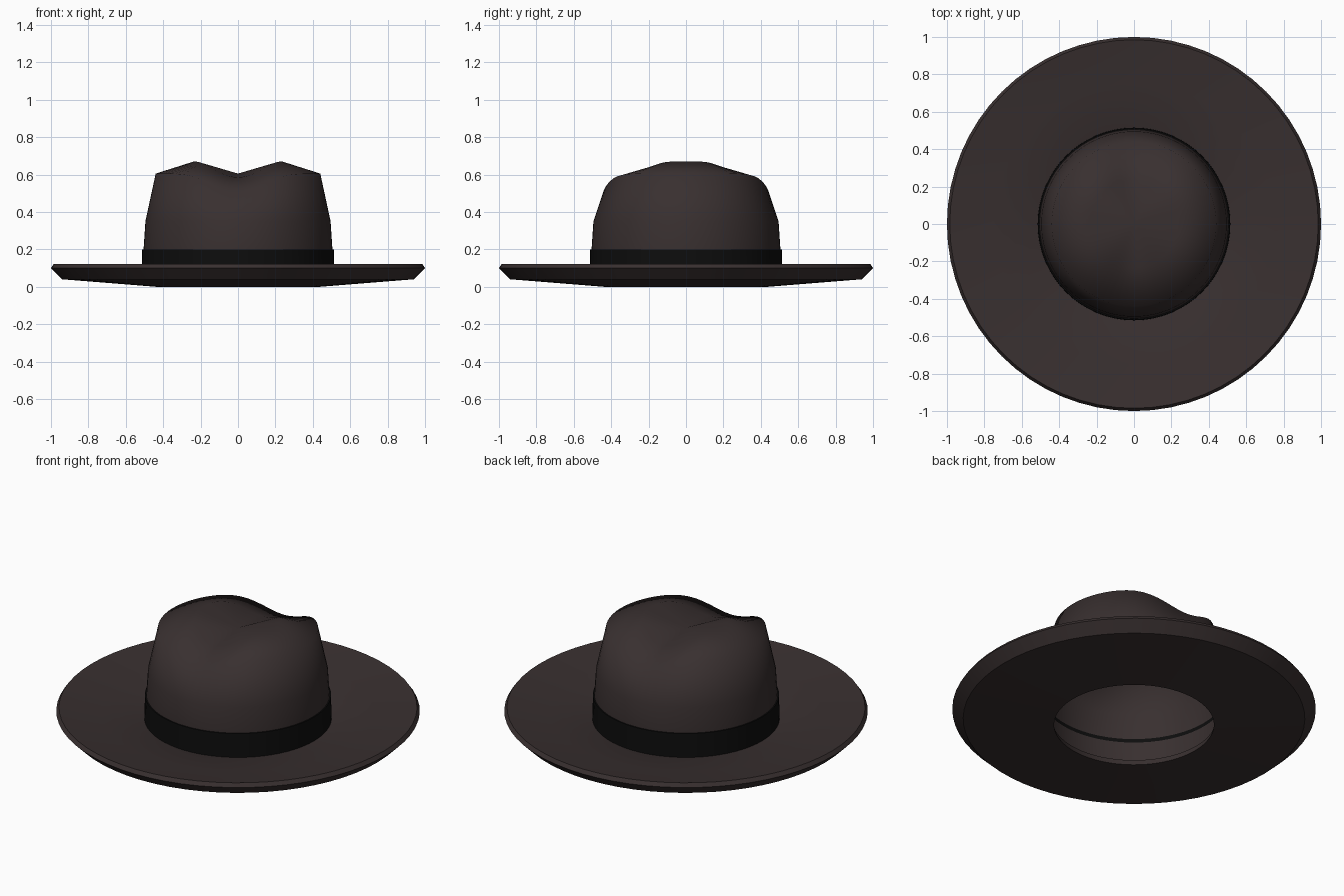
import bpy, bmesh, math

SEGMENTS = 64

if "Cube" in bpy.data.objects:
    bpy.data.objects.remove(bpy.data.objects["Cube"], do_unlink=True)


def material(name, color):
    m = bpy.data.materials.new(name)
    m.use_nodes = True
    m.diffuse_color = color
    bsdf = m.node_tree.nodes["Principled BSDF"]
    bsdf.inputs["Base Color"].default_value = color
    bsdf.inputs["Roughness"].default_value = 0.8
    return m


def lathe(name, rings, mat, angle, tip=None, closed=False):
    """Skin rings of (radius, height); a height may be a function of the angle."""
    bm = bmesh.new()
    loops = []
    for radius, height in rings:
        loop = []
        for i in range(SEGMENTS):
            a = 2 * math.pi * i / SEGMENTS
            z = height(a) if callable(height) else height
            loop.append(bm.verts.new((radius * math.cos(a), radius * math.sin(a), z)))
        loops.append(loop)
    pairs = list(zip(loops, loops[1:]))
    if closed:
        pairs.append((loops[-1], loops[0]))
    for low, high in pairs:
        for i in range(SEGMENTS):
            j = (i + 1) % SEGMENTS
            bm.faces.new((low[i], low[j], high[j], high[i]))
    if tip is not None:
        top = bm.verts.new((0, 0, tip))
        for i in range(SEGMENTS):
            bm.faces.new((loops[-1][i], loops[-1][(i + 1) % SEGMENTS], top))
    bmesh.ops.recalc_face_normals(bm, faces=bm.faces)
    mesh = bpy.data.meshes.new(name)
    bm.to_mesh(mesh)
    bm.free()
    mesh.materials.append(mat)
    obj = bpy.data.objects.new(name, mesh)
    bpy.context.collection.objects.link(obj)
    bpy.ops.object.select_all(action="DESELECT")
    obj.select_set(True)
    bpy.context.view_layer.objects.active = obj
    bpy.ops.object.shade_smooth_by_angle(angle=math.radians(angle))
    return obj


felt = material("dark brown felt", (0.04, 0.029, 0.029, 1))
ribbon = material("black ribbon", (0.004, 0.004, 0.004, 1))


# Crown: two side ridges with a crease from front to back
def ridge(a):
    return 0.585 + 0.085 * (1 - math.sin(a) ** 4)


def shoulder(a):
    return 0.605 - 0.09 * math.sin(a) ** 10


lathe("crown", [(0.5, 0.05), (0.505, 0.2), (0.495, 0.35),
                (0.44, shoulder), (0.235, ridge)], felt, 80, tip=0.605)

# Brim: dished on top, with a bevelled rim and an open underside
lathe("brim", [(0.5, 0.055), (0.75, 0.085), (0.985, 0.122), (1.0, 0.1),
               (0.94, 0.04), (0.44, 0.0), (0.45, 0.035)], felt, 40, closed=True)

# Ribbon band around the foot of the crown
lathe("hat_band", [(0.506, 0.05), (0.515, 0.05), (0.512, 0.2), (0.504, 0.2)],
      ribbon, 40, closed=True)
